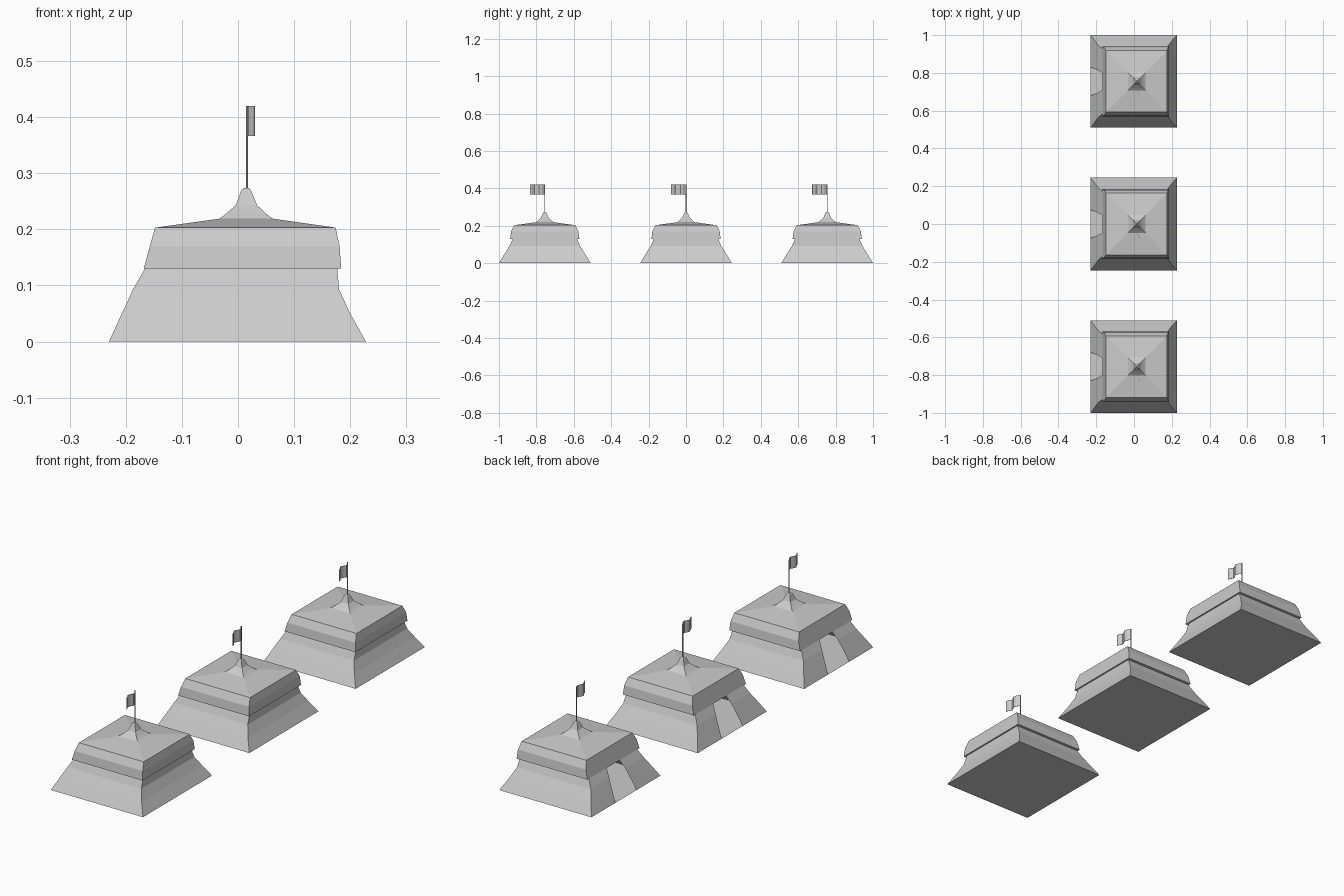
import bpy
import bmesh

cube = bpy.data.objects.get("Cube")
if cube:
    bpy.data.objects.remove(cube, do_unlink=True)

canvas = bpy.data.materials.new("grey_canvas")
canvas.use_nodes = True
GREY = (0.6, 0.6, 0.6, 1)
canvas.diffuse_color = GREY
canvas.node_tree.nodes["Principled BSDF"].inputs["Base Color"].default_value = GREY

POLE_X = 0.016


def finish(bm, name, y):
    bmesh.ops.recalc_face_normals(bm, faces=bm.faces)
    mesh = bpy.data.meshes.new(name)
    bm.to_mesh(mesh)
    bm.free()
    mesh.materials.append(canvas)
    obj = bpy.data.objects.new(name, mesh)
    obj.location.y = y
    bpy.context.collection.objects.link(obj)
    return obj


def loft(name, y, rings, door=(), floor=False, top=False):
    """Join rectangular rings (z, left, right, half depth); door gives half widths."""
    bm = bmesh.new()
    loops = []
    for i, (z, x0, x1, h) in enumerate(rings):
        outline = [(x0, -h), (x1, -h), (x1, h), (x0, h)]
        if door:
            outline += [(x0, door[i]), (x0, -door[i])]
        loops.append([bm.verts.new((px, py, z)) for px, py in outline])
    n = len(loops[0])
    for low, high in zip(loops, loops[1:]):
        for i in range(n):
            if door and i == 4:      # doorway stays open
                continue
            j = (i + 1) % n
            bm.faces.new((low[i], low[j], high[j], high[i]))
    if floor:
        bm.faces.new(loops[0][::-1])
    if top:
        bm.faces.new(loops[-1])
    return finish(bm, name, y)


def make_flag(name, y):
    # Wavy strip hanging from the pole
    wave = [(0.016, 0), (0.027, -0.015), (0.030, -0.03), (0.022, -0.043),
            (0.018, -0.055), (0.027, -0.068), (0.030, -0.08)]
    bm = bmesh.new()
    pairs = [[bm.verts.new((px, py, z)) for z in (0.366, 0.42)] for px, py in wave]
    for a, b in zip(pairs, pairs[1:]):
        bm.faces.new((a[0], b[0], b[1], a[1]))
    flag = finish(bm, name, y)
    solid = flag.modifiers.new("cloth_thickness", "SOLIDIFY")
    solid.thickness = 0.001
    solid.offset = 0


def make_pole(name, y):
    bm = bmesh.new()
    bmesh.ops.create_cone(bm, cap_ends=True, segments=6, radius1=0.0022,
                          radius2=0.0022, depth=0.155)
    bmesh.ops.translate(bm, verts=bm.verts, vec=(POLE_X, 0, 0.3425))
    finish(bm, name, y)


# Flared skirt walls, overhanging upper canopy and peaked cap
WALLS = [(0, -0.23, 0.228, 0.245), (0.05, -0.207, 0.2, 0.215),
         (0.093, -0.187, 0.18, 0.188), (0.13, -0.166, 0.177, 0.172)]
DOOR = (0.075, 0.066, 0.057, 0.045)
CANOPY = [(0.13, -0.166, 0.177, 0.172), (0.13, -0.168, 0.184, 0.185),
          (0.17, -0.157, 0.181, 0.18), (0.203, -0.148, 0.174, 0.163),
          (0.219, -0.033, 0.062, 0.047)]
CAP = [(0.219, -0.033, 0.062, 0.047), (0.228, -0.021, 0.05, 0.036),
       (0.243, -0.004, 0.034, 0.02), (0.27, 0.006, 0.023, 0.009),
       (0.274, 0.011, 0.019, 0.004)]

for place, y in (("front", -0.755), ("middle", 0), ("back", 0.755)):
    loft(place + "_tent_walls", y, WALLS, door=DOOR, floor=True)
    loft(place + "_tent_canopy", y, CANOPY)
    loft(place + "_tent_cap", y, CAP, top=True)
    make_pole(place + "_flag_pole", y)
    make_flag(place + "_flag", y)
